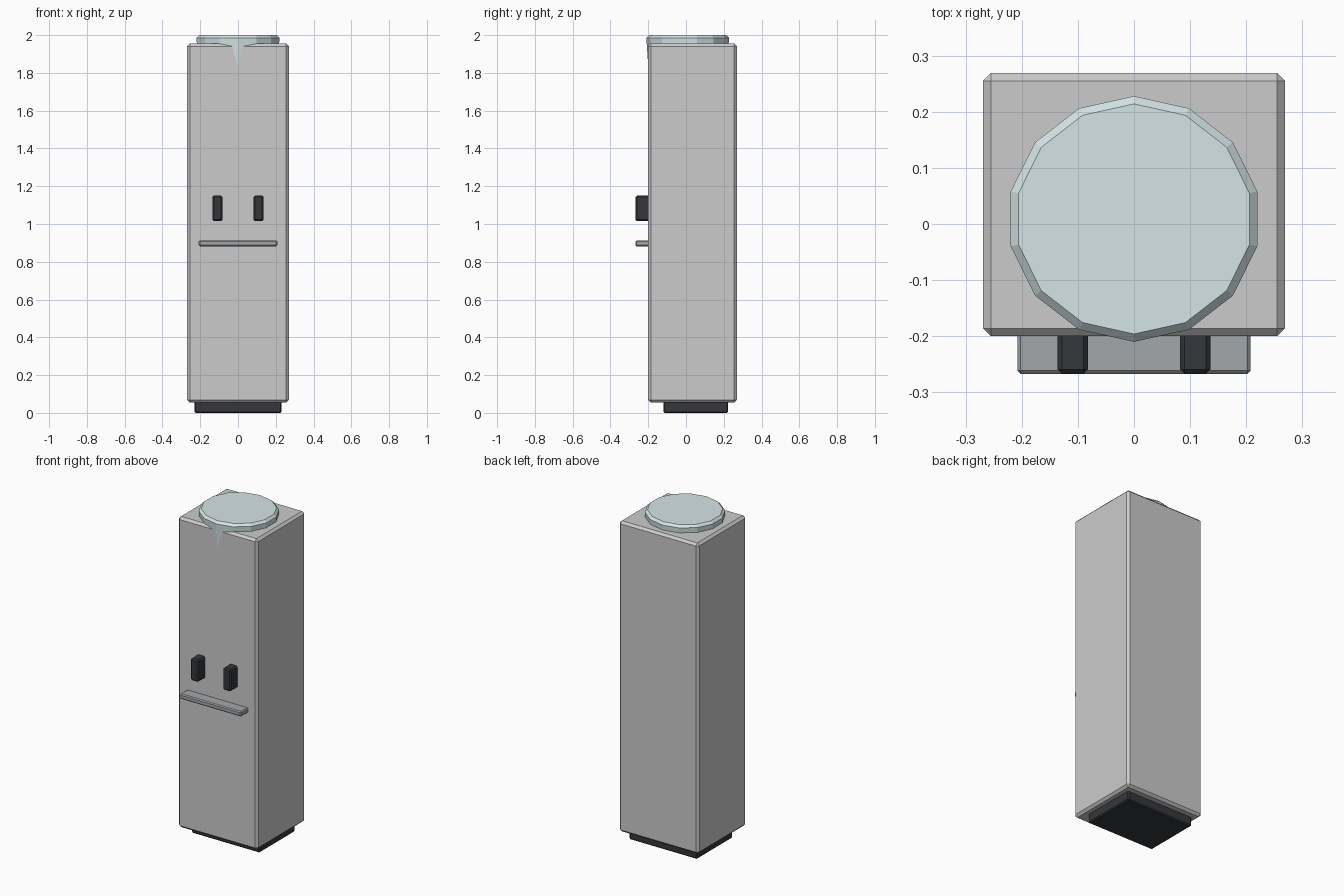
import bpy, bmesh, math

if "Cube" in bpy.data.objects:
    bpy.data.objects.remove(bpy.data.objects["Cube"])


def material(name, rgb):
    m = bpy.data.materials.new(name)
    m.diffuse_color = (*rgb, 1)
    m.use_nodes = True
    m.node_tree.nodes["Principled BSDF"].inputs["Base Color"].default_value = m.diffuse_color
    return m


DARK = material("dark_plastic", (0.035, 0.038, 0.045))
GLASS = material("pale_blue", (0.66, 0.78, 0.79))
STEEL = material("tray_grey", (0.36, 0.39, 0.41))


def finish(name, bm, mat=None):
    bmesh.ops.recalc_face_normals(bm, faces=bm.faces)
    mesh = bpy.data.meshes.new(name)
    bm.to_mesh(mesh)
    bm.free()
    ob = bpy.data.objects.new(name, mesh)
    bpy.context.collection.objects.link(ob)
    if mat:
        mesh.materials.append(mat)
    return ob


def box(name, lo, hi, bevel, mat=None):
    bm = bmesh.new()
    bmesh.ops.create_cube(bm, size=1)
    for v in bm.verts:
        v.co = [a if c < 0 else b for c, a, b in zip(v.co, lo, hi)]
    bmesh.ops.bevel(bm, geom=bm.edges[:], offset=bevel, segments=1,
                    affect='EDGES', profile=0.5)
    return finish(name, bm, mat)


# Cabinet and its recessed plinth
box("cabinet", (-0.269, -0.2, 0.055), (0.269, 0.269, 1.955), 0.014)
box("plinth", (-0.23, -0.12, 0), (0.23, 0.222, 0.09), 0.006, DARK)

# Pair of taps and the drip tray
for side, x in (("left", -0.109), ("right", 0.109)):
    box(side + "_tap", (x - 0.027, -0.267, 1.015), (x + 0.027, -0.17, 1.15),
        0.008, DARK)
box("drip_tray", (-0.208, -0.267, 0.882), (0.208, -0.17, 0.913), 0.006, STEEL)

# Tapered 14-sided bottle, sunk into the cabinet and just breaking its front
SIDES = 14
RINGS = ((0.2, 1.70), (0.219, 1.986), (0.205, 2.0))
bm = bmesh.new()
loops = []
for r, z in RINGS:
    angles = [math.pi / 2 + i * math.tau / SIDES for i in range(SIDES)]
    loops.append([bm.verts.new((1.03 * r * math.cos(a), 0.009 + r * math.sin(a), z))
                  for a in angles])
for low, high in zip(loops, loops[1:]):
    for i in range(SIDES):
        j = (i + 1) % SIDES
        bm.faces.new((low[i], low[j], high[j], high[i]))
bm.faces.new(loops[0])
bm.faces.new(loops[-1])
finish("water_bottle", bm, GLASS)
